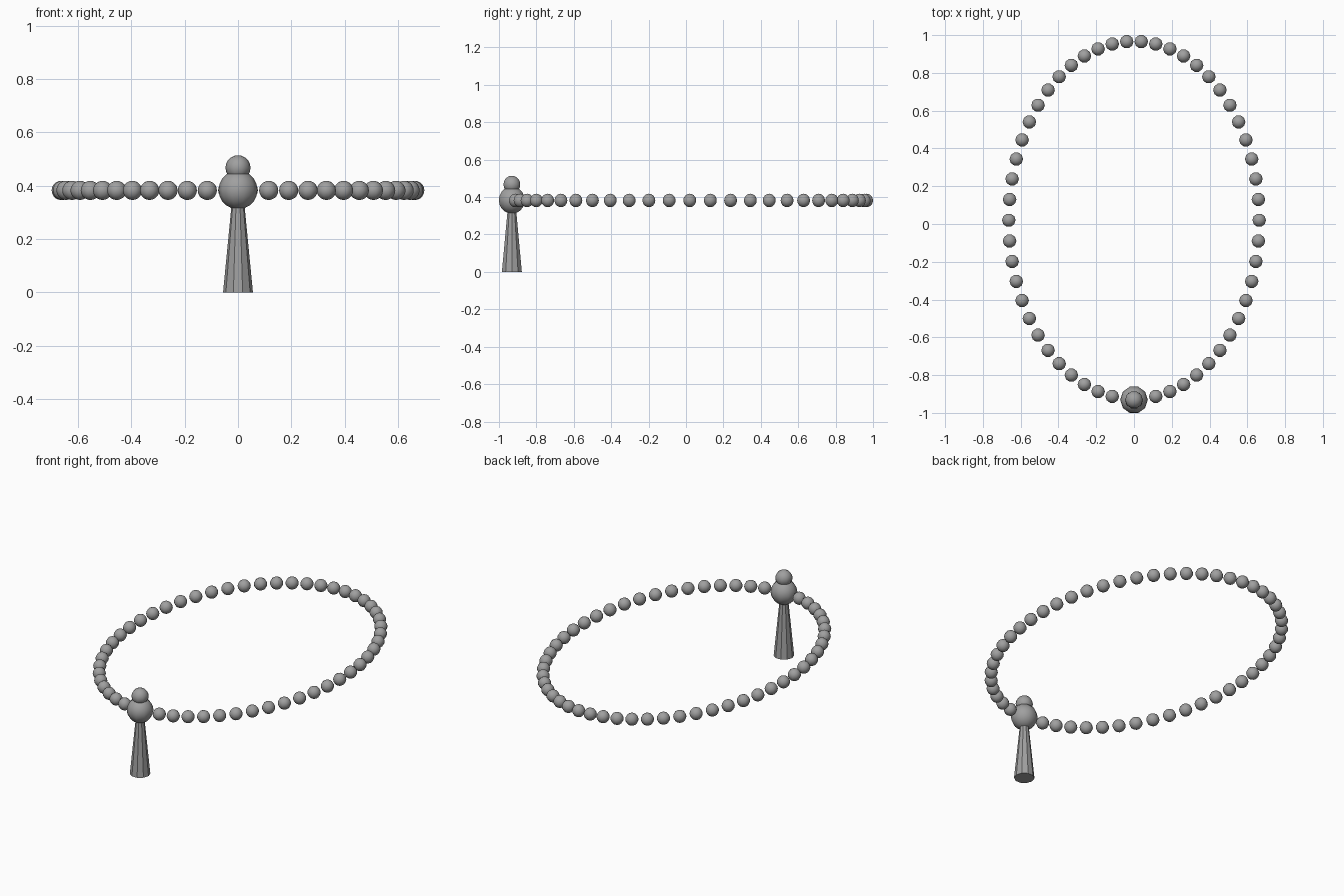
import bpy
import math

SIDES = 10
BEADS = 54
RING_Z = 0.382
RING_X, RING_Y, RING_CENTRE_Y = 0.663, 0.947, 0.02
POST_Y = -0.931

cube = bpy.data.objects.get("Cube")
if cube:
    bpy.data.objects.remove(cube, do_unlink=True)

grey = bpy.data.materials.new("plain grey")
grey.use_nodes = True
colour = (0.35, 0.35, 0.35, 1.0)
grey.diffuse_color = colour
grey.node_tree.nodes["Principled BSDF"].inputs["Base Color"].default_value = colour


def finish(name):
    obj = bpy.context.object
    obj.name = name
    obj.data.materials.append(grey)
    return obj


def ball(name, radius, location):
    bpy.ops.mesh.primitive_uv_sphere_add(
        segments=SIDES, ring_count=SIDES, radius=radius, location=location,
        rotation=(0, 0, math.pi / 2))
    bpy.ops.object.shade_smooth_by_angle(angle=math.radians(40))
    return finish(name)


# Tapered faceted post, its top buried in the large bead
bpy.ops.mesh.primitive_cone_add(
    vertices=SIDES, radius1=0.056, radius2=0.019, depth=RING_Z,
    location=(0, POST_Y, RING_Z / 2), rotation=(0, 0, math.pi / 2))
finish("post")

# Large bead and the small knob above it
ball("large_bead", 0.073, (0, POST_Y, RING_Z + 0.002))
ball("top_knob", 0.047, (0, POST_Y, 0.467))

# Oval ring of beads, leaving out the two swallowed by the large bead
first = ball("ring_bead", 0.036, (0, 0, RING_Z))
for i in range(BEADS):
    if i in (BEADS // 2 - 1, BEADS // 2):
        continue
    angle = (i + 0.5) * math.tau / BEADS
    bead = first.copy()
    bead.name = f"ring_bead_{i + 1}"
    bead.location = (RING_X * math.sin(angle),
                     RING_CENTRE_Y + RING_Y * math.cos(angle), RING_Z)
    bpy.context.collection.objects.link(bead)
bpy.data.objects.remove(first, do_unlink=True)
